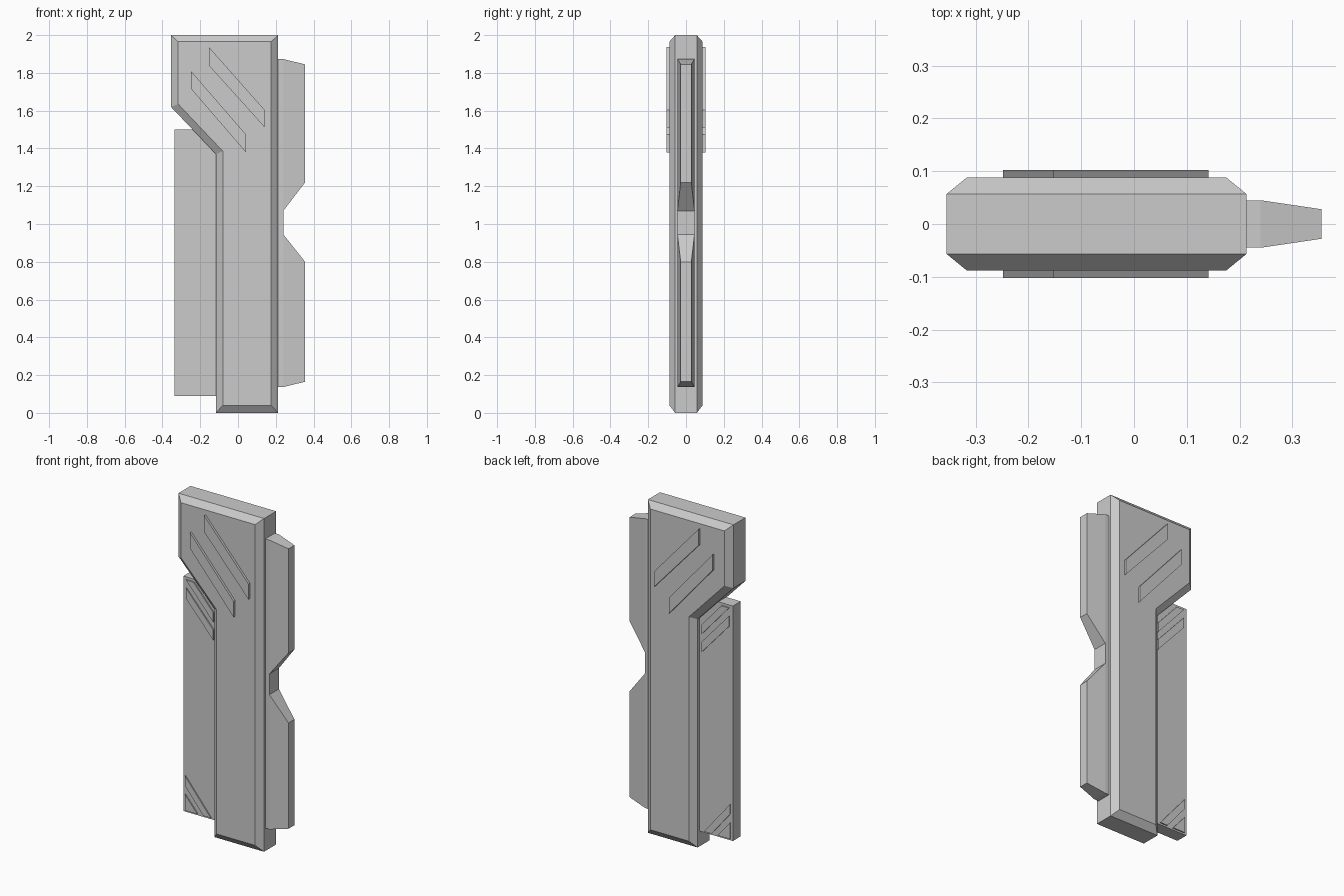
import bpy, bmesh

if "Cube" in bpy.data.objects:
    bpy.data.objects.remove(bpy.data.objects["Cube"])


def loft(name, loops):
    """Skin matching closed loops of 3D points and cap both ends."""
    bm = bmesh.new()
    rings = [[bm.verts.new(p) for p in loop] for loop in loops]
    n = len(rings[0])
    for a, b in zip(rings, rings[1:]):
        for i in range(n):
            j = (i + 1) % n
            bm.faces.new((a[i], a[j], b[j], b[i]))
    bm.faces.new(rings[0])
    bm.faces.new(rings[-1])
    bmesh.ops.recalc_face_normals(bm, faces=bm.faces)
    mesh = bpy.data.meshes.new(name)
    bm.to_mesh(mesh)
    bm.free()
    obj = bpy.data.objects.new(name, mesh)
    bpy.context.collection.objects.link(obj)
    return obj


def at_y(profile, y):
    return [(x, y, z) for x, z in profile]


def slab(name, profile, half):
    return loft(name, [at_y(profile, -half), at_y(profile, half)])


def rect_x(x, half, z0, z1):
    return [(x, -half, z0), (x, half, z0), (x, half, z1), (x, -half, z1)]


# Main casing with chamfered rim
outer = [(-0.355, 2.0), (-0.355, 1.62), (-0.117, 1.37), (-0.117, 0), (0.213, 0), (0.213, 2.0)]
inner = [(-0.317, 1.965), (-0.317, 1.635), (-0.08, 1.385), (-0.08, 0.04), (0.175, 0.04), (0.175, 1.965)]
loft("casing", [at_y(inner, -0.088), at_y(outer, -0.057), at_y(outer, 0.057), at_y(inner, 0.088)])

# Raised diagonal bars, showing on both faces of the casing
slab("casing_bar_upper", [(-0.153, 1.936), (-0.153, 1.838), (0.141, 1.512), (0.141, 1.604)], 0.102)
slab("casing_bar_lower", [(-0.248, 1.809), (-0.248, 1.715), (0.042, 1.379), (0.042, 1.474)], 0.102)

# Thin side plate
PLATE = 0.037
slab("side_plate", [(-0.337, 0.09), (-0.09, 0.09), (-0.09, 1.37), (-0.213, 1.5), (-0.337, 1.5)], PLATE)

# Raised stripes on the side plate
stripes = [
    [(-0.315, 1.485), (-0.265, 1.485), (-0.134, 1.337), (-0.134, 1.28)],
    [(-0.315, 1.436), (-0.315, 1.374), (-0.134, 1.172), (-0.134, 1.234)],
    [(-0.322, 0.308), (-0.322, 0.249), (-0.2, 0.1), (-0.15, 0.1)],
    [(-0.322, 0.197), (-0.322, 0.1), (-0.24, 0.1)],
]
for i, stripe in enumerate(stripes):
    slab(f"plate_stripe_{i + 1}", stripe, PLATE + 0.007)

# Edge fin: flat root strip with two tapered blades
loft("fin_root", [rect_x(0.19, 0.045, 0.137, 1.873), rect_x(0.24, 0.045, 0.137, 1.873)])
for name, base, tip in (("fin_upper", (1.07, 1.873), (1.22, 1.845)),
                        ("fin_lower", (0.137, 0.945), (0.165, 0.8))):
    loft(name, [rect_x(0.24, 0.045, *base), rect_x(0.355, 0.028, *tip)])
